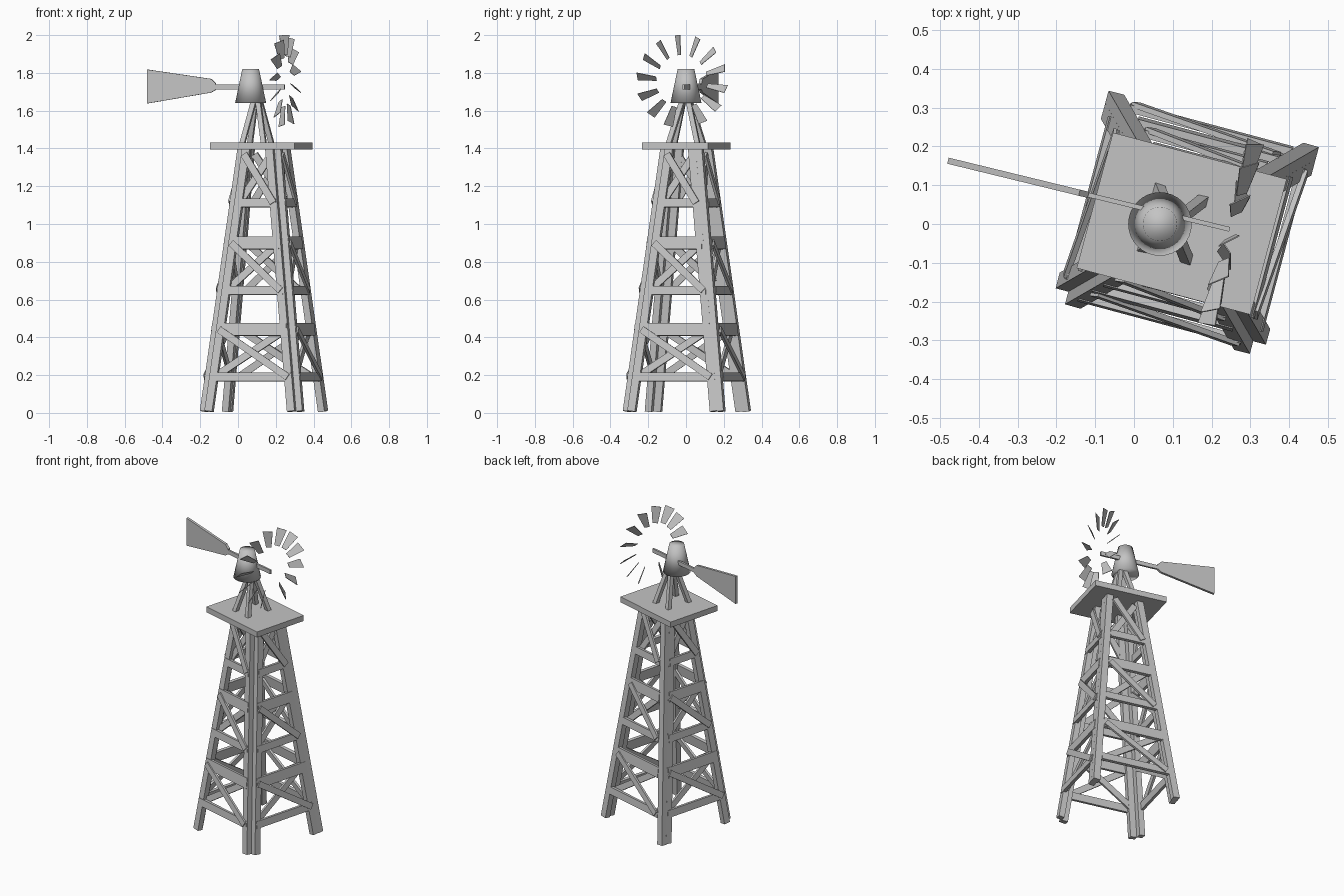
import bpy, bmesh
from math import radians, sin, cos, pi
from mathutils import Matrix, Vector

old = bpy.data.objects.get("Cube")
if old:
    bpy.data.objects.remove(old, do_unlink=True)

grey = bpy.data.materials.new("weathered_grey")
grey.use_nodes = True
colour = (0.55, 0.55, 0.55, 1)
grey.diffuse_color = colour
grey.node_tree.nodes["Principled BSDF"].inputs["Base Color"].default_value = colour

TURN = Matrix.Rotation(radians(-15), 4, 'Z')


def finish(name, bm, frame):
    bmesh.ops.recalc_face_normals(bm, faces=bm.faces)
    mesh = bpy.data.meshes.new(name)
    bm.to_mesh(mesh)
    bm.free()
    mesh.materials.append(grey)
    obj = bpy.data.objects.new(name, mesh)
    bpy.context.collection.objects.link(obj)
    obj.matrix_world = frame
    return obj


def add_board(bm, a, b, normal, width, thick):
    """Box from a to b, with its thickness facing the normal."""
    a, b, normal = Vector(a), Vector(b), Vector(normal)
    along = (b - a).normalized()
    side = along.cross(normal).normalized()
    out = side.cross(along)
    rot = Matrix((along, side, out)).transposed().to_4x4()
    size = Matrix.Diagonal(((b - a).length, width, thick, 1))
    bmesh.ops.create_cube(bm, size=1, matrix=Matrix.Translation((a + b) / 2) @ rot @ size)


def add_plate(bm, outline, offset):
    """Flat outline thickened by the offset vector."""
    face = bm.faces.new([bm.verts.new(p) for p in outline])
    moved = bmesh.ops.extrude_face_region(bm, geom=[face])
    verts = [v for v in moved["geom"] if isinstance(v, bmesh.types.BMVert)]
    bmesh.ops.translate(bm, verts=verts, vec=offset)


# Tower sides: legs, rails and crossed braces on four sloping faces
def half(z):
    return 0.282 - 0.117 * z


def on_face(s, z, off):
    return (s, -(half(z) + off), z)


tower = Matrix.Translation((0.133, 0, 0)) @ TURN
out = (0, -1, 0.117)
tiers = [(0.19, 0.442), (0.648, 0.90), (1.112, 1.37)]
for k, side in enumerate(["front", "left", "back", "right"]):
    frame = tower @ Matrix.Rotation(k * pi / 2, 4, 'Z')
    notch = 0.0 if k == 2 else 0.034

    legs = bmesh.new()
    for sx in (-1, 1):
        ends = [on_face(sx * (half(z) - notch - 0.021), z, -0.018) for z in (0.008, 1.4)]
        add_board(legs, *ends, out, 0.042, 0.036)
    finish(side + "_legs", legs, frame)

    rails = bmesh.new()
    braces = bmesh.new()
    for i, (low, high) in enumerate(tiers):
        levels = [(low, 0.046)] + ([(high, 0.066)] if i < 2 else [])
        for z, width in levels:
            s = half(z) - 0.042
            add_board(rails, on_face(-s, z, -0.007), on_face(s, z, -0.007), out, width, 0.02)
        for sx, off in ((1, 0.004), (-1, -0.028)):
            top = on_face(-sx * (half(high) - 0.05), high, off)
            foot = on_face(sx * (half(low) - 0.055), low, off)
            add_board(braces, top, foot, out, 0.038, 0.014)
    finish(side + "_rails", rails, frame)
    finish(side + "_braces", braces, frame)

# Platform
bm = bmesh.new()
bmesh.ops.create_cube(bm, size=1, matrix=Matrix.Diagonal((0.464, 0.362, 0.036, 1)))
finish("platform", bm, Matrix.Translation((0.123, 0.001, 1.413)) @ TURN)

# Struts carrying the head
bm = bmesh.new()
for sx in (-1, 1):
    for sy in (-1, 1):
        foot = Vector((sx * 0.06, sy * 0.08, 1.42))
        add_board(bm, foot, (sx * 0.008, sy * 0.012, 1.67), (0, sy, 0), 0.026, 0.026)
finish("head_struts", bm, Matrix.Translation((0.1, 0, 0)) @ TURN)

# Tapered head
bm = bmesh.new()
bmesh.ops.create_cone(bm, cap_ends=True, segments=32, radius1=0.082, radius2=0.044, depth=0.18)
for face in bm.faces:
    face.smooth = True
finish("head_housing", bm, Matrix.Translation((0.067, 0, 1.731)))

# Shaft and tail vane
axle = Matrix.Translation((0.067, 0.03, 1.725)) @ Matrix.Rotation(radians(-13.7), 4, 'Z')
bm = bmesh.new()
add_board(bm, (-0.2, 0, 0), (0.185, 0, 0), (0, 1, 0), 0.026, 0.012)
finish("shaft", bm, axle)
bm = bmesh.new()
upper = [(-0.563, 0.093), (-0.214, 0.043), (-0.19, 0.02)]
lower = [(-0.19, -0.014), (-0.214, -0.029), (-0.563, -0.087)]
add_plate(bm, [(x, -0.008, z) for x, z in upper + lower], (0, 0.016, 0))
finish("tail_vane", bm, axle)

# Ring of pitched blades, open at the bottom
bm = bmesh.new()
pitch = radians(48)
for i in range(-6, 7):
    a = radians(95 + i * 26.2)
    radial = Vector((0, cos(a), sin(a)))
    tangent = Vector((0, -sin(a), cos(a)))
    chord = cos(pitch) * tangent - Vector((sin(pitch), 0, 0))
    inner, outer = radial * 0.14, radial * 0.246
    outline = [inner - chord * 0.016, outer - chord * 0.03,
               outer + chord * 0.03, inner + chord * 0.016]
    add_plate(bm, outline, radial.cross(chord) * 0.003)
finish("wheel_blades", bm, Matrix.Translation((0.25, -0.022, 1.755)) @ TURN)
